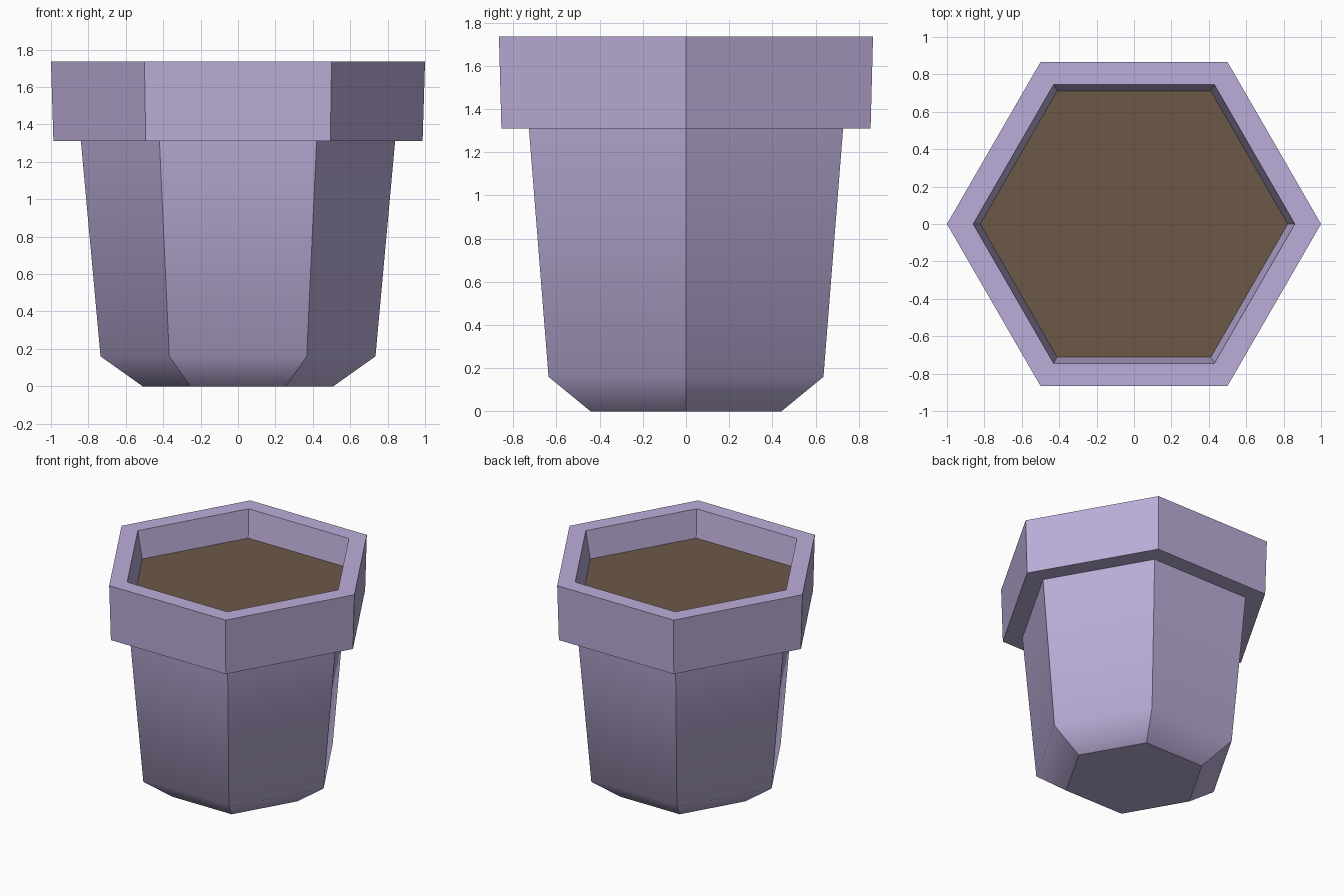
import bpy, bmesh, math

if "Cube" in bpy.data.objects:
    bpy.data.objects.remove(bpy.data.objects["Cube"])


def material(name, color):
    m = bpy.data.materials.new(name)
    m.diffuse_color = (*color, 1)
    m.use_nodes = True
    m.node_tree.nodes["Principled BSDF"].inputs["Base Color"].default_value = m.diffuse_color
    return m


def hex_part(name, profile, mat, smooth_rings=()):
    """Sweep a (corner radius, z) profile around six sides and cap both ends."""
    bm = bmesh.new()
    rings = []
    for r, z in profile:
        rings.append([bm.verts.new((r * math.cos(i * math.pi / 3),
                                    r * math.sin(i * math.pi / 3), z))
                      for i in range(6)])
    for a, b in zip(rings, rings[1:]):
        for i in range(6):
            j = (i + 1) % 6
            bm.faces.new((a[i], a[j], b[j], b[i]))
    bm.faces.new(rings[0][::-1])
    bm.faces.new(rings[-1])
    # every edge is crisp except the chosen soft horizontal rings
    for f in bm.faces:
        f.smooth = True
    soft = [set(rings[k]) for k in smooth_rings]
    for e in bm.edges:
        e.smooth = any(set(e.verts) <= s for s in soft)
    bmesh.ops.recalc_face_normals(bm, faces=bm.faces)
    mesh = bpy.data.meshes.new(name)
    bm.to_mesh(mesh)
    bm.free()
    mesh.materials.append(mat)
    ob = bpy.data.objects.new(name, mesh)
    bpy.context.collection.objects.link(ob)
    return ob


lavender = material("lavender clay", (0.50, 0.42, 0.69))
brown = material("brown soil", (0.15, 0.098, 0.064))

# Pot: chamfered foot, tapered body, overhanging rim, inner wall
hex_part("flower_pot", [
    (0.51, 0.0), (0.735, 0.16), (0.84, 1.31),
    (0.987, 1.31), (1.0, 1.735), (0.86, 1.735), (0.82, 1.505),
], lavender, smooth_rings=(1,))

# Soil: thin slab filling the pot below the rim
hex_part("soil", [(0.815, 1.506), (0.822, 1.525)], brown)
